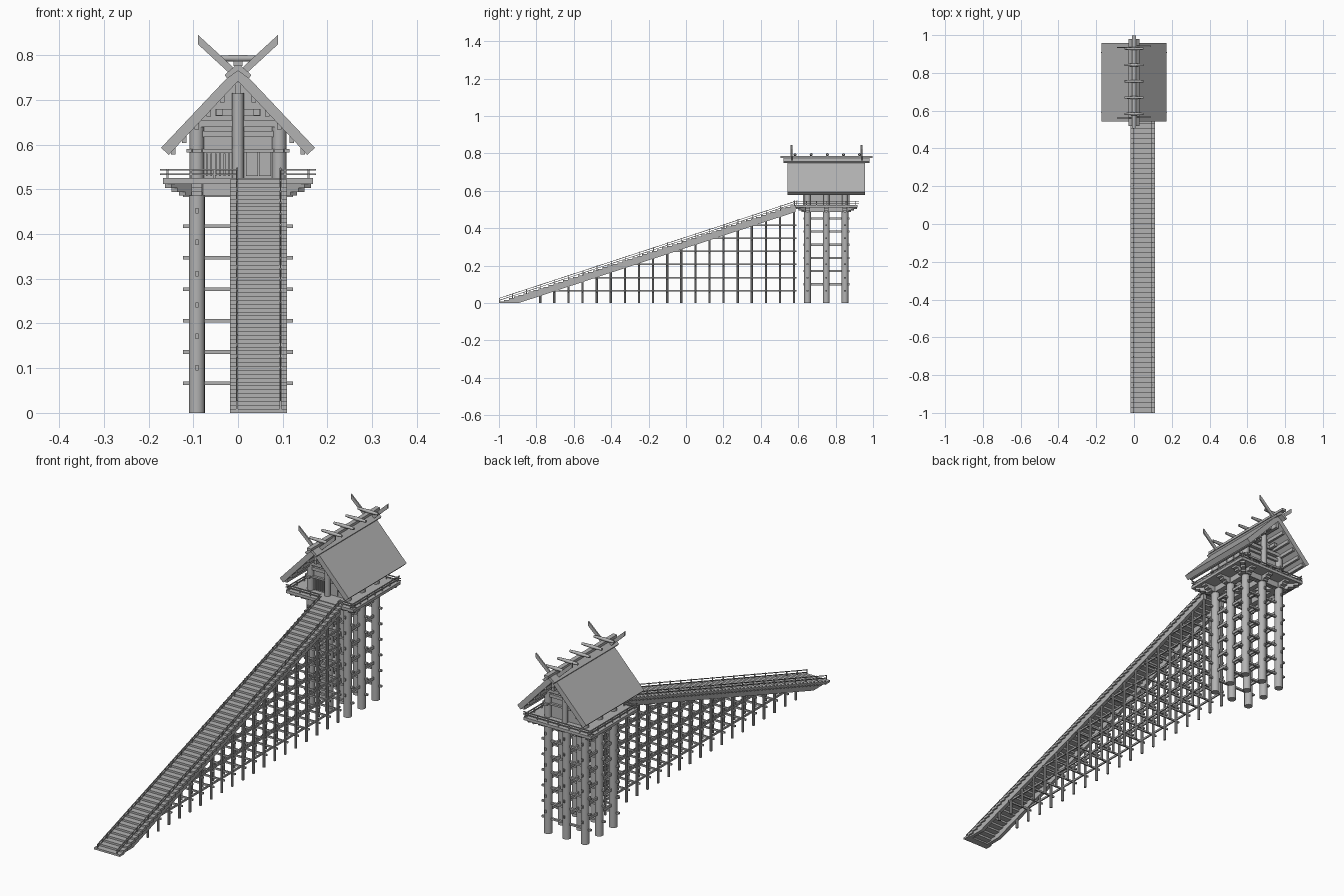
import bpy, bmesh, math
from mathutils import Vector, Matrix

old = bpy.data.objects.get("Cube")
if old:
    bpy.data.objects.remove(old, do_unlink=True)

wood = bpy.data.materials.new("weathered_grey_wood")
wood.use_nodes = True
GREY = (0.45, 0.45, 0.45, 1)
wood.diffuse_color = GREY
wood.node_tree.nodes["Principled BSDF"].inputs["Base Color"].default_value = GREY

CY = 0.75                      # tower centre along y
GRID = (-0.092, 0, 0.092)      # pillar columns across x
ROWS = (CY - 0.1, CY, CY + 0.1)
FLOOR = 0.525
TIERS = [0.066 + 0.0702 * i for i in range(7)]


def finish(name, bm, smooth=False):
    bmesh.ops.recalc_face_normals(bm, faces=bm.faces)
    mesh = bpy.data.meshes.new(name)
    bm.to_mesh(mesh)
    bm.free()
    mesh.materials.append(wood)
    obj = bpy.data.objects.new(name, mesh)
    bpy.context.collection.objects.link(obj)
    if smooth:
        bpy.ops.object.select_all(action='DESELECT')
        obj.select_set(True)
        bpy.context.view_layer.objects.active = obj
        bpy.ops.object.shade_smooth_by_angle()
    return obj


def box(bm, x0, x1, y0, y1, z0, z1):
    mid = Vector((x0 + x1, y0 + y1, z0 + z1)) / 2
    size = Matrix.Diagonal((x1 - x0, y1 - y0, z1 - z0, 1))
    bmesh.ops.create_cube(bm, size=1, matrix=Matrix.Translation(mid) @ size)


def beam(bm, p, q, w, h):
    p, q = Vector(p), Vector(q)
    rot = (q - p).to_track_quat('X', 'Z').to_matrix().to_4x4()
    size = Matrix.Diagonal(((q - p).length, w, h, 1))
    bmesh.ops.create_cube(bm, size=1, matrix=Matrix.Translation((p + q) / 2) @ rot @ size)


def rod(bm, p, q, r0, r1=None, sides=16):
    p, q = Vector(p), Vector(q)
    rot = (q - p).to_track_quat('Z', 'Y').to_matrix().to_4x4()
    bmesh.ops.create_cone(bm, cap_ends=True, segments=sides, radius1=r0, radius2=r1 or r0,
                          depth=(q - p).length, matrix=Matrix.Translation((p + q) / 2) @ rot)


def prism(bm, profile, y0, y1):
    face = bm.faces.new([bm.verts.new((x, y0, z)) for x, z in profile])
    moved = bmesh.ops.extrude_face_region(bm, geom=[face])["geom"]
    bmesh.ops.translate(bm, vec=(0, y1 - y0, 0),
                        verts=[v for v in moved if isinstance(v, bmesh.types.BMVert)])


# Nine tall pillars and their tie beams
bm = bmesh.new()
for x in GRID:
    for y in ROWS:
        rod(bm, (x, y, 0), (x, y, 0.515), 0.018)
finish("tower_pillars", bm, True)

bm = bmesh.new()
for z in TIERS:
    for y in ROWS:
        box(bm, -0.123, 0.123, y - 0.005, y + 0.005, z - 0.004, z + 0.004)
for z in TIERS[:-1]:
    for x in GRID:
        box(bm, x - 0.0035, x + 0.0035, CY - 0.123, CY + 0.123, z + 0.029, z + 0.041)
finish("tower_tie_beams", bm)

# Stepped bracket arms carrying the deck
bm = bmesh.new()
for half, z in ((0.125, 0.486), (0.142, 0.494), (0.156, 0.503)):
    for x, y in zip(GRID, ROWS):
        box(bm, -half, half, y - 0.012, y + 0.012, z, z + 0.01)
        box(bm, x - 0.012, x + 0.012, CY - half, CY + half, z, z + 0.01)
    for sx in (-1, 1):
        for sy in (-1, 1):
            beam(bm, (0, CY, z + 0.005), (sx * half, CY + sy * half, z + 0.005), 0.02, 0.01)
finish("deck_brackets", bm)

bm = bmesh.new()
box(bm, -0.168, 0.168, CY - 0.168, CY + 0.168, 0.512, FLOOR)
finish("deck", bm)

# Deck railing with a gap at the stair head
bm = bmesh.new()
R, E = 0.158, 0.175
for z in (0.534, 0.544):
    for s in (-1, 1):
        beam(bm, (s * R, CY - E, z), (s * R, CY + E, z), 0.004, 0.004)
    beam(bm, (-E, CY + R, z), (E, CY + R, z), 0.004, 0.004)
    beam(bm, (-E, CY - R, z), (-0.002, CY - R, z), 0.004, 0.004)
    beam(bm, (0.095, CY - R, z), (E, CY - R, z), 0.004, 0.004)
for i in range(7):
    t = -R + R * i / 3
    posts = [(-R, CY + t), (R, CY + t), (t, CY + R)]
    if not -0.002 < t < 0.095:
        posts.append((t, CY - R))
    for x, y in posts:
        box(bm, x - 0.002, x + 0.002, y - 0.002, y + 0.002, FLOOR, 0.545)
finish("deck_railing", bm)

# Hall: walls, pillars, boards and beams
bm = bmesh.new()
prism(bm, [(-0.085, FLOOR), (0.085, FLOOR), (0.085, 0.66), (0, 0.75), (-0.085, 0.66)],
      ROWS[0], ROWS[2])
finish("hall_walls", bm)

bm = bmesh.new()
for y in ROWS:
    for x in (GRID[0], GRID[2]):
        rod(bm, (x, y, FLOOR), (x, y, 0.65), 0.016)
for y in (ROWS[0] - 0.012, ROWS[2] + 0.012):
    rod(bm, (0, y, FLOOR), (0, y, 0.716), 0.013)
finish("hall_pillars", bm, True)

bm = bmesh.new()
for s in (-1, 1):
    y = CY + s * 0.1
    for half, z0, z1, d in ((0.115, 0.582, 0.59, 0.01), (0.09, 0.617, 0.631, 0.01),
                            (0.098, 0.64, 0.655, 0.014), (0.05, 0.664, 0.68, 0.008)):
        box(bm, -half, half, y - d, y + d, z0, z1)
    box(bm, s * 0.092 - 0.01, s * 0.092 + 0.01, CY - 0.125, CY + 0.125, 0.582, 0.59)
    for x in (-0.042, 0.042):
        box(bm, x - 0.007, x + 0.007, CY - 0.14, CY + 0.14, 0.665, 0.68)
finish("hall_beams", bm)

bm = bmesh.new()
front = ROWS[0]
for i in range(6):
    x = -0.07 + 0.01 * i
    box(bm, x - 0.002, x + 0.002, front - 0.005, front, 0.53, 0.58)
for x in (0.031, 0.06):
    box(bm, x - 0.0135, x + 0.0135, front - 0.004, front, 0.53, 0.582)
finish("lattice_and_doors", bm)

# Gable roof with purlins
bm = bmesh.new()
prism(bm, [(0, 0.775), (0.172, 0.593), (0.155, 0.577), (0, 0.742),
           (-0.155, 0.577), (-0.172, 0.593)], CY - 0.207, CY + 0.207)
finish("roof", bm)

bm = bmesh.new()
box(bm, -0.007, 0.007, CY - 0.2, CY + 0.2, 0.713, 0.74)
for s in (-1, 1):
    for x in (0.035, 0.065, 0.092, 0.12, 0.145):
        z = 0.742 - x * 1.065
        box(bm, s * x - 0.005, s * x + 0.005, CY - 0.2, CY + 0.2, z - 0.01, z + 0.006)
finish("roof_purlins", bm)

# Ridge cap, ridge beam, ridge logs and crossed finials
bm = bmesh.new()
prism(bm, [(0, 0.782), (0.03, 0.756), (0.024, 0.748), (0, 0.765),
           (-0.024, 0.748), (-0.03, 0.756)], CY - 0.23, CY + 0.23)
box(bm, -0.01, 0.01, CY - 0.245, CY + 0.247, 0.776, 0.787)
finish("ridge_cap", bm)

bm = bmesh.new()
for i in range(5):
    y = 0.583 + 0.0863 * i
    for s in (-1, 1):
        rod(bm, (0, y, 0.793), (s * 0.05, y, 0.793), 0.008, 0.0055, 12)
finish("ridge_logs", bm, True)

bm = bmesh.new()
for y in (0.564, 0.938):
    for s in (-1, 1):
        yy = y + s * 0.003
        prism(bm, [(s * -0.02, 0.745), (s * 0.089, 0.845), (s * 0.089, 0.824), (s * 0.0, 0.742)],
              yy - 0.003, yy + 0.003)
finish("crossed_finials", bm)

# Long stair
X0, X1, SIDES = -0.018, 0.11, (-0.002, 0.095)
START, END, TOP, COUNT = -1.0, 0.585, 0.522, 60
SLOPE = TOP / (END - START)


def stair_z(y):
    return (y - START) * SLOPE


bm = bmesh.new()
run, rise = (END - START) / COUNT, TOP / COUNT
for i in range(COUNT):
    y, z = START + i * run, i * rise
    box(bm, X0, X1, y, y + run + 0.006, max(0, z - 0.002), z + rise)
finish("stair_treads", bm)

bm = bmesh.new()
for x in SIDES:
    side = [(START, 0), (END, TOP), (END, TOP - 0.035), (START + 0.106, 0)]
    for dx in (-0.008, 0.008):
        side_verts = [bm.verts.new((x + dx, y, z)) for y, z in side]
        bm.faces.new(side_verts)
    bm.verts.ensure_lookup_table()
    a, b = bm.verts[-8:-4], bm.verts[-4:]
    for i in range(4):
        j = (i + 1) % 4
        bm.faces.new((a[i], a[j], b[j], b[i]))
finish("stair_stringers", bm)

bm = bmesh.new()
for x in SIDES:
    for h in (0.014, 0.025):
        beam(bm, (x, START, h), (x, END + 0.01, TOP + h), 0.003, 0.003)
    for i in range(22):
        y = END - 0.005 - 0.0754 * i
        y = max(y, START + 0.002)
        z = stair_z(y)
        box(bm, x - 0.002, x + 0.002, y - 0.002, y + 0.002, z, z + 0.027)
finish("stair_railing", bm)

# Trestle posts and ties beneath the stair
bm = bmesh.new()
ties = bmesh.new()
for i in range(19):
    y = 0.578 - 0.0754 * i
    under = stair_z(y) - 0.03
    for x in SIDES:
        rod(bm, (x, y, 0), (x, y, under), 0.006, sides=10)
    for z in TIERS[:-1]:
        if z < under:
            box(ties, X0, X1, y - 0.003, y + 0.003, z - 0.012, z - 0.004)
for z in TIERS[:-1]:
    for x in SIDES:
        box(ties, x - 0.003, x + 0.003, START + (z + 0.03) / SLOPE, 0.59, z - 0.004, z + 0.004)
finish("stair_posts", bm, True)
finish("stair_ties", ties)
